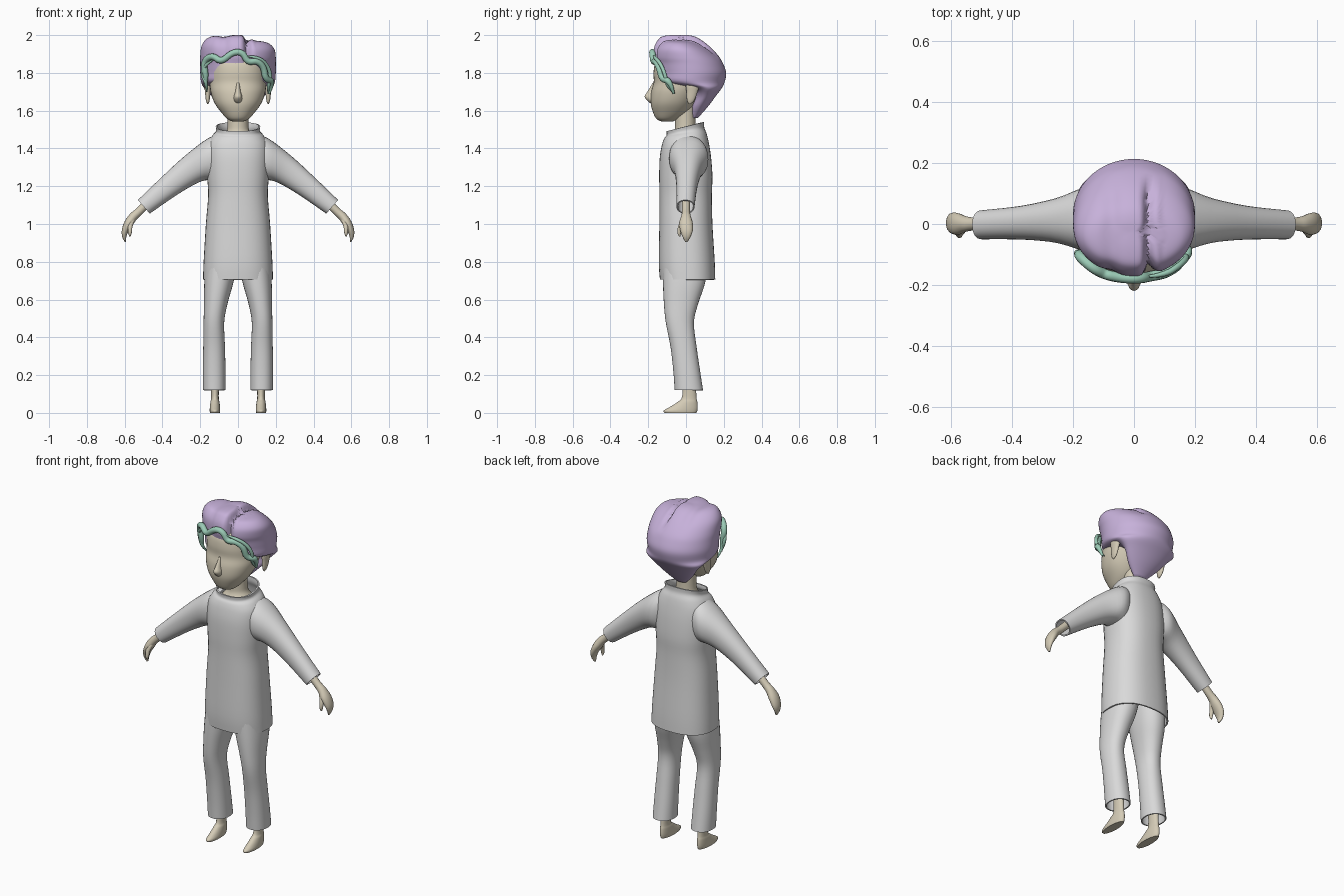
import bpy, bmesh, math
from mathutils import Vector as V


def material(name, r, g, b):
    m = bpy.data.materials.new(name)
    m.diffuse_color = (r, g, b, 1)
    return m


SKIN = material("skin", 0.66, 0.60, 0.47)
CLOTH = material("pale grey cloth", 0.70, 0.70, 0.70)
PURPLE = material("lilac hair", 0.57, 0.44, 0.70)
GREEN = material("mint strands", 0.33, 0.60, 0.47)


def spline(p, i, t):
    p0, p1, p2, p3 = p[max(i - 1, 0)], p[i], p[i + 1], p[min(i + 2, len(p) - 1)]
    return p1 + 0.5 * t * ((p2 - p0) + t * ((2 * p0 - 5 * p1 + 4 * p2 - p3)
                           + t * (3 * (p1 - p2) + p3 - p0)))


def loft(name, rings, mat, n=32, sub=4, power=2.0, caps=(True, True), thick=0, warp=None):
    """Skin a smooth surface over (centre, half axis, half axis) rings."""
    cols = [[V(r[k]) for r in rings] for k in range(3)]
    steps = [(i, s / sub) for i in range(len(rings) - 1) for s in range(sub)]
    steps.append((len(rings) - 2, 1.0))
    bm = bmesh.new()
    grid = []
    for i, t in steps:
        c, a, b = (spline(col, i, t) for col in cols)
        row = []
        for k in range(n):
            u, w = math.cos(k * math.tau / n), math.sin(k * math.tau / n)
            u = math.copysign(abs(u) ** (2 / power), u)
            w = math.copysign(abs(w) ** (2 / power), w)
            q = c + a * u + b * w
            row.append(bm.verts.new(warp(q) if warp else q))
        grid.append(row)
    for r0, r1 in zip(grid, grid[1:]):
        for k in range(n):
            j = (k + 1) % n
            bm.faces.new((r0[k], r0[j], r1[j], r1[k]))
    if caps[0]:
        bm.faces.new(grid[0][::-1])
    if caps[1]:
        bm.faces.new(grid[-1])
    bmesh.ops.recalc_face_normals(bm, faces=bm.faces[:])
    me = bpy.data.meshes.new(name)
    bm.to_mesh(me)
    bm.free()
    me.materials.append(mat)
    ob = bpy.data.objects.new(name, me)
    bpy.context.collection.objects.link(ob)
    if thick:
        mod = ob.modifiers.new("thickness", 'SOLIDIFY')
        mod.thickness, mod.offset = thick, -1
    return ob


def level(z, x0, x1, y0, y1, tilt=0):
    """Horizontal ring from its extents, optionally tilted up to the back."""
    hx, hy = (x1 - x0) / 2, (y1 - y0) / 2
    return ((x0 + x1) / 2, (y0 + y1) / 2, z), (hx, 0, 0), (0, hy, tilt * hy)


def levels(rows):
    return [level(z, -rx, rx, yf, yb, *t) for z, rx, yf, yb, *t in rows]


def strand(name, pts, radius):
    cu = bpy.data.curves.new(name, 'CURVE')
    cu.dimensions = '3D'
    cu.bevel_depth, cu.bevel_resolution, cu.resolution_u = radius, 3, 6
    cu.use_fill_caps = True
    s = cu.splines.new('NURBS')
    s.points.add(len(pts) - 1)
    for i, (pt, p) in enumerate(zip(s.points, pts)):
        pt.co = (*p, 1)
        pt.radius = 0.35 if i in (0, len(pts) - 1) else 1
    s.use_endpoint_u, s.order_u = True, 3
    cu.materials.append(GREEN)
    bpy.context.collection.objects.link(bpy.data.objects.new(name, cu))


# Tunic body with a tilted stand-up collar
loft("tunic_body", levels([
    (0.705, .185, -.138, .155), (0.80, .182, -.144, .152), (1.0, .170, -.141, .140),
    (1.15, .158, -.140, .137), (1.25, .163, -.142, .140), (1.35, .166, -.139, .133),
    (1.42, .160, -.128, .122, .03), (1.465, .138, -.115, .110, .1),
    (1.49, .116, -.103, .097, .2), (1.515, .118, -.103, .096, .24)]),
    CLOTH, n=40, power=2.4, caps=(False, False), thick=.008)

# Neck, head and nose
loft("neck", levels([(1.39, .13, -.09, .10), (1.45, .095, -.085, .08), (1.49, .062, -.062, .055),
                     (1.53, .055, -.058, .05), (1.62, .055, -.06, .05)]), SKIN)
loft("head", levels([
    (1.542, .025, -.125, -.07), (1.555, .055, -.155, -.045), (1.59, .088, -.174, .01),
    (1.64, .124, -.187, .05), (1.70, .145, -.184, .08), (1.75, .149, -.171, .095),
    (1.80, .150, -.172, .10), (1.85, .147, -.164, .10), (1.88, .130, -.143, .08),
    (1.92, .09, -.10, .06)]), SKIN, n=40, power=2.15)
loft("nose", levels([(1.64, .012, -.19, -.15), (1.655, .022, -.207, -.15),
                     (1.675, .022, -.219, -.15), (1.70, .015, -.205, -.15),
                     (1.75, .008, -.174, -.14)]), SKIN, n=16)


# Hair: one mass whose lower front withdraws behind the face, with grooves
def hair_shape(q):
    core = V((q.x * 0.3, .02, 1.80))
    fade = min(1, max(0, (q.z - 1.83) / .06)) * min(1, max(0, (.17 - q.y) / .08))
    g = .20 * math.exp(-((q.x - .052) / .017) ** 2) + .05 * math.exp(-((q.x + .075) / .03) ** 2)
    q = core + (q - core) * (1 - g * fade)
    if q.x > .05 and q.z > 1.85:
        q.z -= .2 * (q.z - 1.85) * min(1, (q.x - .05) / .04)
    return q


loft("hair", levels([
    (1.56, .035, .03, .062), (1.62, .095, .03, .115), (1.68, .142, .045, .160),
    (1.72, .180, .010, .190), (1.75, .195, -.14, .204), (1.80, .200, -.155, .213),
    (1.85, .200, -.163, .196), (1.89, .200, -.172, .172), (1.94, .194, -.167, .125),
    (1.975, .172, -.148, .08), (1.993, .140, -.125, .045), (2.0, .085, -.08, .01),
    (2.0, .004, -.03, -.022)]), PURPLE, n=96, warp=hair_shape)

# Wavy strands along the hairline
strand("hairline_strand", [
    (-.172, -.085, 1.73), (-.168, -.10, 1.78), (-.185, -.10, 1.86), (-.135, -.145, 1.895),
    (-.09, -.168, 1.855), (-.03, -.178, 1.91), (.025, -.178, 1.91), (.05, -.172, 1.855),
    (.10, -.163, 1.865), (.137, -.142, 1.83), (.145, -.128, 1.765), (.187, -.085, 1.76),
    (.165, -.065, 1.69)], .017)
strand("right_side_strand", [(.04, -.172, 1.89), (.10, -.168, 1.885), (.15, -.135, 1.85),
                             (.175, -.11, 1.79), (.16, -.10, 1.73), (.16, -.06, 1.69)], .010)
strand("left_side_strand", [(-.13, -.15, 1.87), (-.18, -.11, 1.84), (-.19, -.09, 1.79),
                            (-.165, -.10, 1.74), (-.165, -.06, 1.70)], .010)

for side, s in (("left", -1), ("right", 1)):
    # Ear
    loft(side + "_ear", [level(z, s * .16 - r * .5, s * .16 + r * .5, y - r, y + r)
                         for z, y, r in ((1.635, .02, .005), (1.655, .025, .02), (1.70, .032, .03),
                                         (1.735, .035, .036), (1.76, .035, .022),
                                         (1.768, .035, .004))], SKIN, n=16)

    # Sleeve: top and bottom points in the front view, depth front and back
    rings = []
    for tx, tz, bx, bz, y0, y1 in ((.09, 1.475, .12, 1.22, -.085, .10),
                                   (.16, 1.453, .165, 1.232, -.088, .118),
                                   (.28, 1.362, .225, 1.212, -.062, .085),
                                   (.40, 1.252, .33, 1.150, -.051, .060),
                                   (.53, 1.127, .467, 1.055, -.050, .045)):
        rings.append(((s * (tx + bx) / 2, (y0 + y1) / 2, (tz + bz) / 2),
                      (s * (tx - bx) / 2, 0, (tz - bz) / 2), (0, (y1 - y0) / 2, 0)))
    loft(side + "_sleeve", rings, CLOTH, power=2.2, caps=(True, False), thick=.007)

    # Hand and thumb
    def limb(name, rows):
        loft(name, [((s * x, y, z), (s * a, 0, a * k), (0, b, 0)) for x, y, z, a, k, b in rows],
             SKIN, n=16)
    limb(side + "_hand", [(.45, 0, 1.14, .016, 1, .022), (.52, 0, 1.07, .015, 1, .021),
                          (.553, 0, 1.04, .018, .8, .026), (.578, 0, 1.005, .022, .4, .036),
                          (.597, .003, .965, .018, .2, .033), (.602, .003, .932, .011, 0, .021),
                          (.596, .002, .906, .004, 0, .007)])
    limb(side + "_thumb", [(.555, -.01, 1.03, .012, .5, .014), (.570, -.028, .99, .012, .2, .013),
                           (.572, -.036, .955, .010, 0, .010), (.572, -.034, .935, .004, 0, .004)])

    # Trouser leg
    loft(side + "_trouser_leg", [level(z, s * xi, s * xo, y0, y1) for z, xi, xo, y0, y1 in (
        (.12, .065, .186, -.06, .09), (.22, .066, .186, -.067, .075), (.35, .069, .184, -.082, .056),
        (.48, .073, .182, -.107, .042), (.58, .055, .180, -.117, .065),
        (.70, .022, .178, -.122, .104), (.85, -.004, .165, -.122, .118))],
        CLOTH, power=2.2, caps=(False, True), thick=.007)

    # Bare foot
    loft(side + "_foot", [level(z, s * .122 - w, s * .122 + w, y0, y1) for z, w, y0, y1 in (
        (0, .026, -.113, .055), (.012, .028, -.118, .060), (.03, .027, -.088, .062),
        (.058, .024, -.045, .060), (.09, .020, -.02, .055), (.22, .024, -.02, .05))],
        SKIN, n=24)

# Bake modifiers and curves, then smooth while keeping hems and soles crisp
bpy.ops.object.select_all(action='SELECT')
bpy.context.view_layer.objects.active = bpy.data.objects["head"]
bpy.ops.object.convert(target='MESH')
bpy.ops.object.shade_smooth_by_angle(angle=math.radians(50))
